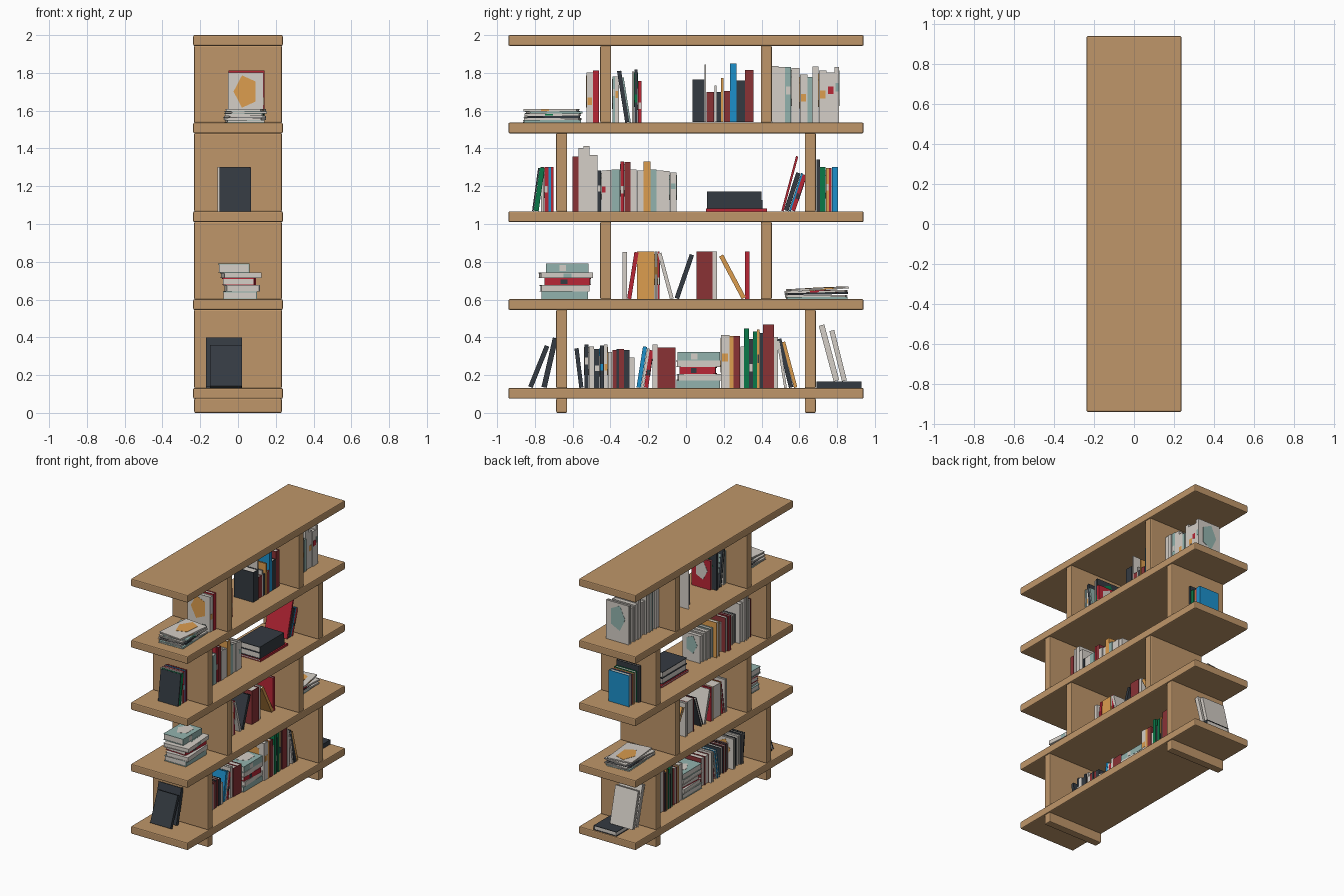
import bpy, bmesh, math, random
from mathutils import Matrix

random.seed(4)
COLOURS = {
    "W": ("oak_wood", (0.52, 0.305, 0.142)),
    "L": ("pale_paper", (0.66, 0.62, 0.57)),
    "D": ("charcoal", (0.034, 0.042, 0.053)),
    "M": ("maroon", (0.255, 0.032, 0.036)),
    "R": ("red", (0.48, 0.019, 0.036)),
    "T": ("sage_teal", (0.29, 0.45, 0.42)),
    "B": ("blue", (0.012, 0.28, 0.60)),
    "G": ("green", (0.003, 0.19, 0.065)),
    "O": ("ochre", (0.72, 0.34, 0.078)),
}
KEYS = list(COLOURS)
MATS = []
for key in KEYS:
    m = bpy.data.materials.new(COLOURS[key][0])
    m.diffuse_color = (*COLOURS[key][1], 1)
    MATS.append(m)


def finish(name, bm):
    me = bpy.data.meshes.new(name)
    bm.to_mesh(me)
    bm.free()
    for m in MATS:
        me.materials.append(m)
    ob = bpy.data.objects.new(name, me)
    bpy.context.collection.objects.link(ob)
    return ob


def paint(verts, colour):
    for f in {f for v in verts for f in v.link_faces}:
        f.material_index = KEYS.index(colour)


def box(bm, lo, hi, colour, mat=Matrix()):
    size = [b - a for a, b in zip(lo, hi)]
    mid = [(a + b) / 2 for a, b in zip(lo, hi)]
    m = mat @ Matrix.Translation(mid) @ Matrix.Diagonal((*size, 1))
    paint(bmesh.ops.create_cube(bm, size=1, matrix=m)["verts"], colour)


def board(name, lo, hi):
    bm = bmesh.new()
    box(bm, lo, hi, "W")
    ob = finish(name, bm)
    bev = ob.modifiers.new("soft_edges", "BEVEL")
    bev.width, bev.segments = 0.007, 2


def book(bm, code, x, y, z, t, h, tilt=0, depth=None, yaw=0):
    """Spine faces +x; tilt leans the top to +y, 90 lays it flat; code = cover + accent colour."""
    d = depth or min(0.72 * h, 0.19)
    a = math.radians(tilt)
    lift = max(t * math.sin(a), 0) - min(h * math.cos(a), 0)
    m = Matrix.Translation((x, y, z + lift))
    if yaw:
        c = Matrix.Translation((-d / 2, h / 2, 0))
        m = m @ c @ Matrix.Rotation(math.radians(yaw), 4, "Z") @ c.inverted()
    m = m @ Matrix.Rotation(-a, 4, "X")
    c, e = min(0.004, t * 0.18), 0.004
    col = code[0]
    box(bm, (-d, 0, 0), (0, c, h), col, m)                      # covers
    box(bm, (-d, t - c, 0), (0, t, h), col, m)
    box(bm, (-c, c, 0), (0, t - c, h), col, m)                  # spine
    box(bm, (-d + e, c, e), (-c, t - c, h - e), "L", m)         # page block
    if len(code) > 1:                                           # printed accents
        acc = code[1]
        s = random.uniform(0.3, 0.6) * h
        box(bm, (-c, t * 0.15, s), (0.0012, t * 0.85, s + h * 0.15), acc, m)
        for side in (0, t):
            p = m @ Matrix.Translation((-d * 0.5, side, h * 0.62))
            p = p @ Matrix.Diagonal((d * 0.34, 1, h * 0.34, 1)) @ Matrix.Rotation(math.pi / 2, 4, "X")
            p = p @ Matrix.Rotation(math.pi / 2, 4, "Z")
            paint(bmesh.ops.create_cone(bm, cap_ends=True, segments=5, radius1=1, radius2=1,
                                        depth=0.003, matrix=p)["verts"], acc)


def row(name, x, y, z, books):
    """Upright books packed side by side: (code, thickness, height)."""
    bm = bmesh.new()
    for code, t, h in books:
        book(bm, code, x - random.uniform(0, 0.01), y, z, t - 0.001, h)
        y += t
    finish(name, bm)


def lean(name, x, z, books):
    """Leaning books: (code, y, thickness, height, tilt)."""
    bm = bmesh.new()
    for code, y, t, h, tilt in books:
        book(bm, code, x, y, z, t, h, tilt)
    finish(name, bm)


def stack(name, x, z, books):
    """Flat books from the bottom up: (code, x shift, y, length, thickness, depth, yaw, slope)."""
    bm = bmesh.new()
    for code, dx, y, length, t, d, yaw, slope in books:
        book(bm, code, x + dx, y, z, t, length, 90 - slope, d, yaw)
        z += t
    finish(name, bm)


# Shelf boards, uprights and feet
LEVELS = [0.075, 0.545, 1.01, 1.48, 1.943]
for i, z in enumerate(LEVELS):
    board(f"shelf_board_{i}", (-0.237, -0.94, z), (0.237, 0.94, z + 0.057))
for i in range(4):
    yc = 0.658 if i % 2 == 0 else 0.425
    for s, side in ((-1, "front"), (1, "back")):
        board(f"upright_{i}_{side}", (-0.232, s * yc - 0.029, LEVELS[i] + 0.055),
              (0.232, s * yc + 0.029, LEVELS[i + 1] + 0.002))
for s, side in ((-1, "front"), (1, "back")):
    board(f"foot_{side}", (-0.232, s * 0.658 - 0.029, 0), (0.232, s * 0.658 + 0.029, 0.077))
ZD, ZC, ZB, ZA = [z + 0.057 for z in LEVELS[:4]]

# Top tier
stack("magazine_pile_top", 0.135, ZA, [
    ("T", 0, -0.86, 0.30, 0.013, 0.20, 2, 0), ("L", 0, -0.85, 0.29, 0.012, 0.20, -5, 0),
    ("D", 0, -0.85, 0.28, 0.011, 0.20, 6, 0), ("LG", 0, -0.85, 0.29, 0.012, 0.20, -3, 0),
    ("T", 0, -0.84, 0.28, 0.011, 0.19, 8, 0), ("LO", 0, -0.85, 0.28, 0.012, 0.19, -6, 0)])
row("top_front_books", 0.14, -0.528, ZA, [("LO", 0.036, 0.265), ("R", 0.032, 0.275)])
row("top_left_books", 0.12, -0.39, ZA, [("TL", 0.015, 0.245), ("LO", 0.02, 0.245)])
lean("top_leaning_books", 0.12, ZA, [("D", -0.322, 0.022, 0.275, -9), ("T", -0.30, 0.008, 0.24, -9)])
row("top_left_end_books", 0.12, -0.285, ZA, [("L", 0.012, 0.27), ("DG", 0.018, 0.28), ("RL", 0.02, 0.22)])
row("top_middle_books", 0.105, 0.035, ZA + 0.002, [
    ("D", 0.063, 0.225), ("L", 0.010, 0.305), ("M", 0.042, 0.16), ("L", 0.012, 0.195),
    ("D", 0.024, 0.16), ("O", 0.014, 0.235), ("M", 0.034, 0.165), ("B", 0.034, 0.31),
    ("D", 0.045, 0.22), ("M", 0.045, 0.275)])
row("top_right_books", 0.105, 0.455, ZA, [
    ("L", 0.035, 0.30), ("L", 0.035, 0.295), ("TL", 0.033, 0.295), ("L", 0.045, 0.288),
    ("LO", 0.04, 0.255), ("T", 0.027, 0.24), ("L", 0.033, 0.297), ("LO", 0.042, 0.275),
    ("LR", 0.042, 0.265), ("LT", 0.025, 0.293)])

# Second tier
lean("second_front_leaning_book", 0.07, ZB, [("D", -0.815, 0.008, 0.232, 8), ("G", -0.806, 0.026, 0.232, 8)])
row("second_front_books", 0.07, -0.768, ZB, [
    ("L", 0.018, 0.235), ("RL", 0.022, 0.235), ("B", 0.014, 0.235), ("R", 0.014, 0.235)])
row("second_left_books", 0.07, -0.60, ZB, [
    ("M", 0.032, 0.29), ("L", 0.026, 0.335), ("L", 0.032, 0.345), ("L", 0.042, 0.297),
    ("DL", 0.02, 0.215), ("LR", 0.027, 0.215), ("L", 0.026, 0.22), ("T", 0.047, 0.222),
    ("RL", 0.022, 0.265), ("M", 0.032, 0.26), ("L", 0.034, 0.222), ("L", 0.036, 0.215),
    ("O", 0.037, 0.265), ("T", 0.032, 0.222), ("L", 0.037, 0.215), ("L", 0.032, 0.213), ("LT", 0.037, 0.205)])
stack("second_flat_books", 0.105, ZB, [
    ("R", 0.01, 0.105, 0.325, 0.016, 0.21, 0, 0), ("D", 0, 0.11, 0.295, 0.045, 0.19, 0, 0),
    ("D", 0, 0.11, 0.29, 0.045, 0.19, 0, 0)])
lean("second_leaning_books", 0.055, ZB, [
    ("R", 0.505, 0.012, 0.30, 15), ("D", 0.519, 0.024, 0.21, 18), ("B", 0.545, 0.01, 0.21, 18),
    ("RD", 0.556, 0.022, 0.20, 18)])
row("second_back_books", 0.085, 0.69, ZB, [
    ("D", 0.02, 0.275), ("G", 0.03, 0.235), ("OL", 0.018, 0.23), ("R", 0.014, 0.23), ("B", 0.034, 0.235)])

# Third tier
stack("third_book_pile", 0.10, ZC, [
    ("T", 0, -0.765, 0.245, 0.04, 0.18, 0, 0), ("L", 0.01, -0.77, 0.255, 0.034, 0.18, 3, 0),
    ("RD", -0.01, -0.745, 0.24, 0.037, 0.17, -2, 0), ("LT", 0.015, -0.775, 0.275, 0.03, 0.2, 4, 0),
    ("TL", -0.04, -0.74, 0.225, 0.047, 0.165, 0, 0)])
row("third_left_book", 0.08, -0.335, ZC, [("L", 0.024, 0.25)])
lean("third_leaning_books", 0.075, ZC, [
    ("R", -0.312, 0.022, 0.25, 9), ("L", -0.085, 0.02, 0.25, -15),
    ("D", -0.06, 0.024, 0.245, 19), ("O", 0.295, 0.024, 0.255, -28)])
row("third_middle_books", 0.08, -0.26, ZC, [("O", 0.095, 0.253), ("LO", 0.013, 0.253), ("RL", 0.014, 0.253)])
row("third_right_books", 0.08, 0.055, ZC, [("M", 0.085, 0.253), ("L", 0.026, 0.253)])
row("third_end_book", 0.08, 0.312, ZC, [("R", 0.026, 0.253)])
stack("magazine_pile_third", 0.08, ZC, [
    ("T", 0, 0.53, 0.32, 0.011, 0.19, 3, 0), ("L", 0, 0.53, 0.32, 0.011, 0.19, -3, 0),
    ("D", 0, 0.53, 0.32, 0.010, 0.19, 5, 1), ("LR", 0, 0.53, 0.32, 0.011, 0.19, -5, 1),
    ("LO", 0, 0.54, 0.31, 0.010, 0.19, 8, 2.5)])

# Bottom tier
lean("bottom_front_leaning_books", 0.02, ZD, [("D", -0.835, 0.025, 0.235, 22), ("D", -0.765, 0.028, 0.268, 13)])
lean("bottom_left_leaning_book", 0.07, ZD, [("D", -0.565, 0.022, 0.21, -7)])
row("bottom_left_books", 0.07, -0.538, ZD, [
    ("DL", 0.024, 0.23), ("L", 0.028, 0.22), ("DL", 0.03, 0.205), ("DB", 0.022, 0.225),
    ("LO", 0.02, 0.23), ("L", 0.024, 0.19), ("M", 0.022, 0.20), ("D", 0.014, 0.205),
    ("M", 0.026, 0.205), ("D", 0.03, 0.20), ("L", 0.026, 0.16)])
lean("bottom_blue_leaning_books", 0.06, ZD, [
    ("B", -0.262, 0.022, 0.22, 9), ("L", -0.238, 0.014, 0.21, 9), ("RD", -0.222, 0.022, 0.20, 8)])
row("bottom_maroon_books", 0.07, -0.178, ZD, [("L", 0.028, 0.23), ("M", 0.05, 0.215), ("M", 0.045, 0.215)])
stack("bottom_book_pile", 0.08, ZD, [
    ("T", 0, -0.05, 0.23, 0.04, 0.18, 0, 0), ("L", 0, -0.045, 0.225, 0.034, 0.18, 3, 0),
    ("RD", 0, -0.03, 0.19, 0.036, 0.17, -3, 0), ("L", 0, -0.05, 0.23, 0.035, 0.18, 2, 0),
    ("TL", 0, -0.045, 0.225, 0.045, 0.18, 0, 0)])
row("bottom_right_books", 0.09, 0.185, ZD, [
    ("LO", 0.045, 0.28), ("O", 0.022, 0.275), ("M", 0.036, 0.275), ("L", 0.02, 0.22),
    ("G", 0.026, 0.315), ("DL", 0.022, 0.26), ("G", 0.02, 0.30), ("OD", 0.014, 0.31),
    ("D", 0.018, 0.29), ("M", 0.058, 0.335), ("L", 0.022, 0.27)])
lean("bottom_right_leaning_books", 0.09, ZD, [
    ("L", 0.52, 0.014, 0.25, -9), ("D", 0.545, 0.024, 0.265, -14), ("O", 0.572, 0.018, 0.25, -15)])
stack("bottom_flat_book", 0.12, ZD, [("D", 0, 0.69, 0.24, 0.034, 0.19, 0, 0)])
lean("bottom_back_leaning_books", 0.04, ZD + 0.034, [("L", 0.782, 0.03, 0.305, -15), ("L", 0.826, 0.026, 0.275, -14)])
